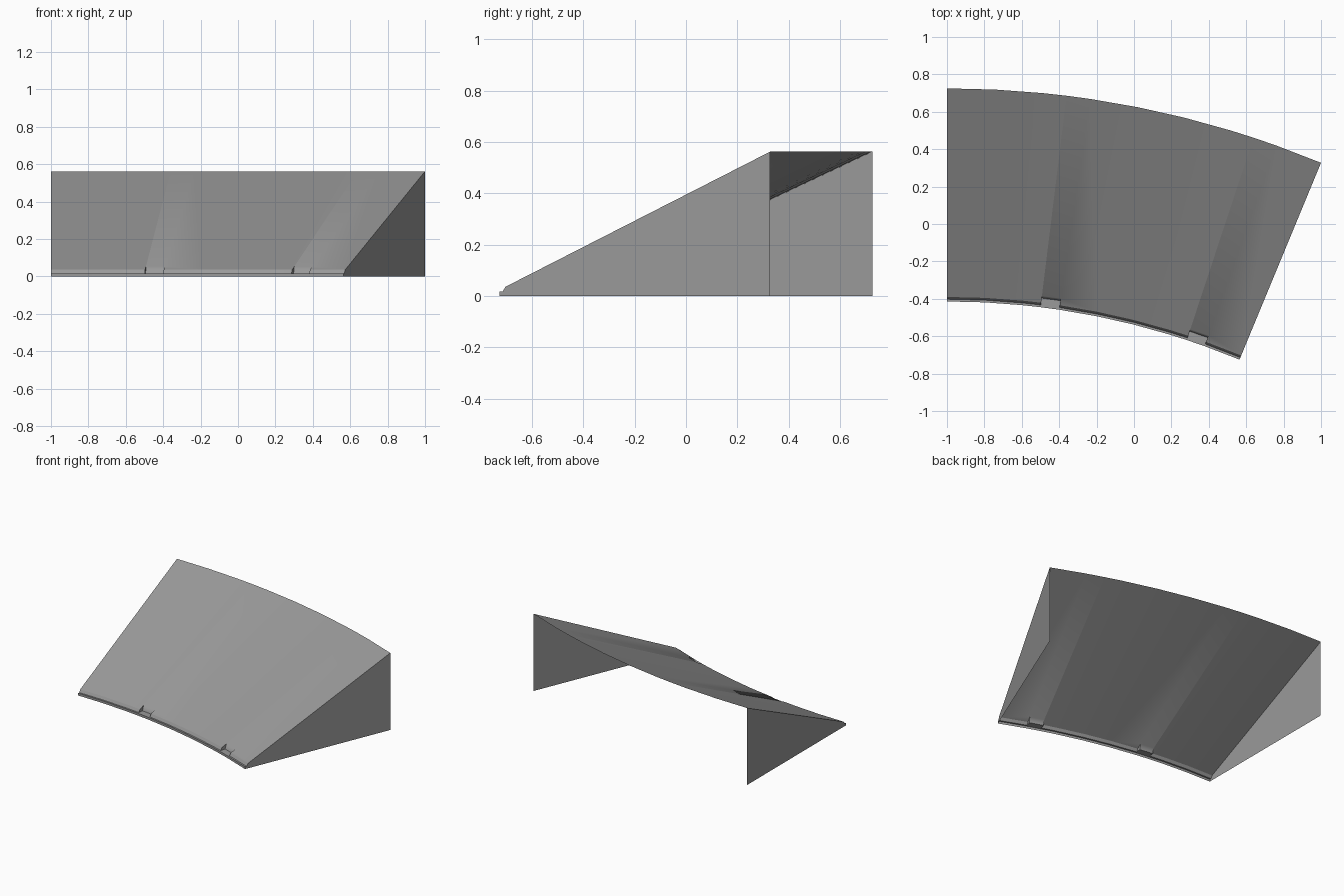
import bpy, bmesh, math

if "Cube" in bpy.data.objects:
    bpy.data.objects.remove(bpy.data.objects["Cube"])

# Sector of a conical ramp: arc centre sits on the left edge line
CX, CY = -1.0, -4.501
R_OUT, TOP = 5.226, 0.562
R_IN, LEDGE = 4.087, 0.017
R_LIP, Z_LIP = 4.111, 0.036
R_NOTCH = 4.148
SWEEP = 22.5
HALF = SWEEP / 2

grey = bpy.data.materials.new("dark_grey")
grey.diffuse_color = (0.32, 0.32, 0.32, 1)
grey.use_nodes = True
grey.node_tree.nodes["Principled BSDF"].inputs["Base Color"].default_value = grey.diffuse_color


def slope_z(r):
    return Z_LIP + (TOP - Z_LIP) * (r - R_LIP) / (R_OUT - R_LIP)


def point(r, z, deg):
    a = math.radians(deg)
    return (CX + r * math.sin(a), CY + r * math.cos(a), z)


# Cross-sections as (radius, height)
back_pt, notch_top = (R_OUT, TOP), (R_NOTCH, slope_z(R_NOTCH))
toe = [(R_IN, 0), (R_IN, LEDGE)]
step = [(4.099, LEDGE), (R_LIP, Z_LIP)]
notch_foot = (R_NOTCH - 0.012, LEDGE)
plain = toe + step + [back_pt]
notched = toe + [notch_foot, notch_top, back_pt]

# Angles: eight segments plus the notch edges, one notch per half
notches = [(h * HALF + HALF * 5 / 8, h * HALF + HALF * 6 / 8) for h in range(2)]
notch_edges = {a for n in notches for a in n}
angles = sorted({i * SWEEP / 8 for i in range(9)} | notch_edges)


def make_object(name, bm):
    mesh = bpy.data.meshes.new(name)
    bm.to_mesh(mesh)
    bm.free()
    mesh.materials.append(grey)
    ob = bpy.data.objects.new(name, mesh)
    bpy.context.collection.objects.link(ob)
    return ob


def add_face(bm, pts):
    return bm.faces.new([bm.verts.new(p) for p in pts])


# Sloped sheet with front lip and notches
bm = bmesh.new()
for a0, a1 in zip(angles, angles[1:]):
    mid = (a0 + a1) / 2
    in_notch = any(n0 < mid < n1 for n0, n1 in notches)
    prof = notched if in_notch else plain
    for p, q in zip(prof, prof[1:]):
        pts = [point(*p, a0), point(*p, a1)]
        split = q == back_pt and not in_notch
        if split and a1 in notch_edges:
            pts.append(point(*notch_top, a1))
        pts += [point(*q, a1), point(*q, a0)]
        if split and a0 in notch_edges:
            pts.append(point(*notch_top, a0))
        add_face(bm, pts)
# Notch cheeks
for n0, n1 in notches:
    cheek = step + [notch_top, notch_foot]
    add_face(bm, [point(*p, n0) for p in cheek])
    add_face(bm, [point(*p, n1) for p in reversed(cheek)])
bmesh.ops.remove_doubles(bm, verts=bm.verts, dist=1e-5)
sheet = make_object("ramp_surface", bm)
bpy.context.view_layer.objects.active = sheet
sheet.select_set(True)
bpy.ops.object.shade_smooth_by_angle(angle=math.radians(20))
# Soften the top edge of each notch so its shading runs up the slope
verts = sheet.data.vertices
for e in sheet.data.edges:
    if all(abs(verts[v].co.z - notch_top[1]) < 1e-4 for v in e.vertices):
        e.use_edge_sharp = False

# Flat end panels
end_profile = toe + step + [back_pt, (R_OUT, 0)]
for name, deg in (("left_panel", 0), ("right_panel", SWEEP)):
    bm = bmesh.new()
    face = add_face(bm, [point(*p, deg) for p in end_profile])
    face.normal_update()
    if (face.normal.x > 0) != (deg > 0):
        face.normal_flip()
    make_object(name, bm)
